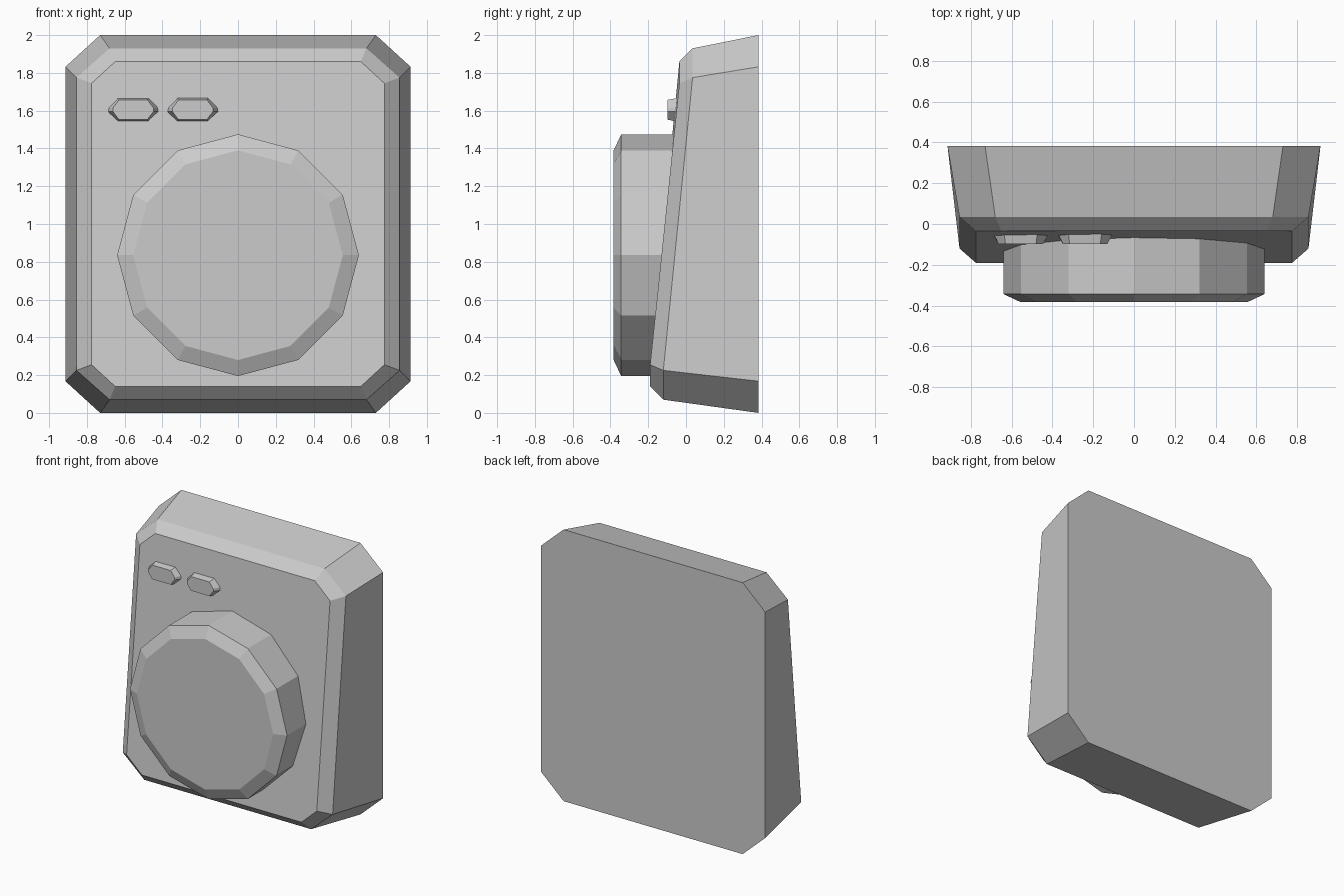
import bpy, bmesh
from math import cos, sin, pi

if "Cube" in bpy.data.objects:
    bpy.data.objects.remove(bpy.data.objects["Cube"])


def loft(name, rings):
    """Join equal-length point loops into a closed flat-shaded solid."""
    bm = bmesh.new()
    loops = [[bm.verts.new(p) for p in ring] for ring in rings]
    n = len(loops[0])
    for a, b in zip(loops, loops[1:]):
        for i in range(n):
            j = (i + 1) % n
            bm.faces.new((a[i], a[j], b[j], b[i]))
    bm.faces.new(loops[0])
    bm.faces.new(loops[-1])
    bmesh.ops.recalc_face_normals(bm, faces=bm.faces)
    mesh = bpy.data.meshes.new(name)
    bm.to_mesh(mesh)
    bm.free()
    obj = bpy.data.objects.new(name, mesh)
    bpy.context.collection.objects.link(obj)
    return obj


def octagon(cx, cz, w, h, cw, ch, y_low, y_high):
    """Rectangle with cut corners; the lower and upper corners have their own depth.
    w, h are half sizes, cw, ch the half lengths of the straight sides."""
    pts = [(w, -ch), (w, ch), (cw, h), (-cw, h),
           (-w, ch), (-w, -ch), (-cw, -h), (cw, -h)]
    return [(cx + x, y_high if z > 0 else y_low, cz + z) for x, z in pts]


def face_y(z):
    """Depth of the sloping front panel at height z."""
    return -0.19 + 0.155 * (z - 0.26) / 1.485


# Wedge-shaped housing: back outline, bevel start, front panel
loft("housing", [
    octagon(0, 1, 0.914, 1.0, 0.73, 0.832, 0.383, 0.383),
    octagon(0, 1, 0.855, 0.93, 0.68, 0.775, -0.12, 0.035),
    octagon(0, 1, 0.775, 0.86, 0.65, 0.745, -0.19, -0.035),
])


# Twelve-sided dial, its back edge following the sloping panel
def dial_ring(r, y=None):
    pts = [(r * cos(i * pi / 6), 0.835 + r * sin(i * pi / 6)) for i in range(12)]
    return [(x, face_y(z) + 0.01 if y is None else y, z) for x, z in pts]


loft("dial", [dial_ring(0.64), dial_ring(0.64, -0.343), dial_ring(0.555, -0.383)])

# Two small buttons above the dial
for side, x in (("left", -0.555), ("right", -0.24)):
    loft(side + "_button", [
        octagon(x, 1.605, 0.137, 0.063, 0.082, 0.011, -0.05, -0.04),
        octagon(x, 1.605, 0.108, 0.052, 0.075, 0.009, -0.099, -0.099),
    ])
